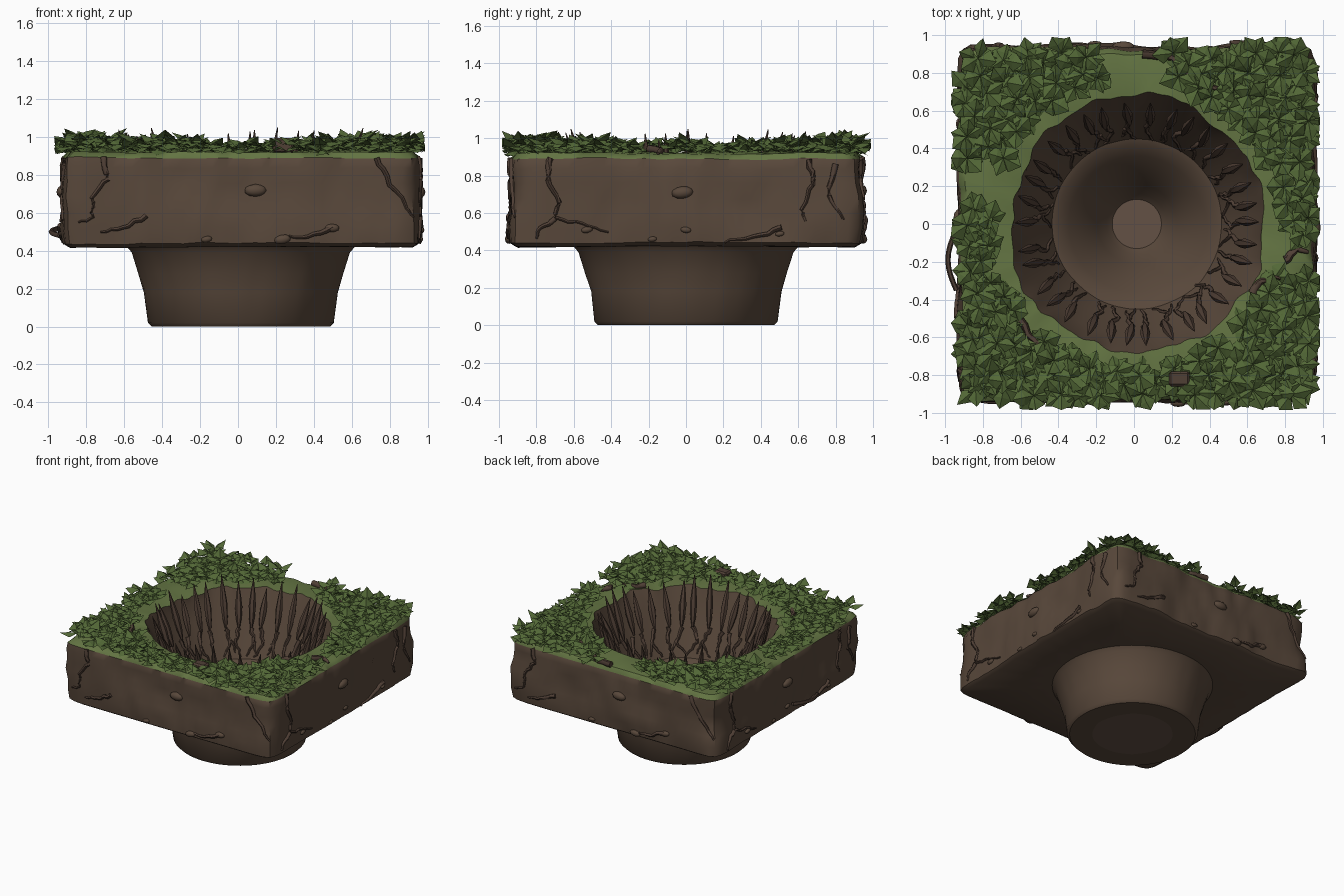
import bpy, bmesh, math, random
from mathutils import Vector, Matrix, noise
from mathutils.bvhtree import BVHTree

random.seed(7)
if "Cube" in bpy.data.objects:
    bpy.data.objects.remove(bpy.data.objects["Cube"])

CX = 0.015      # sideways offset of the block
SEG = 160


def material(name, rgb):
    m = bpy.data.materials.new(name)
    m.use_nodes = True
    m.diffuse_color = (*rgb, 1)
    bsdf = m.node_tree.nodes["Principled BSDF"]
    bsdf.inputs["Base Color"].default_value = (*rgb, 1)
    bsdf.inputs["Roughness"].default_value = 0.9
    return m


earth = material("earth_brown", (0.098, 0.064, 0.043))
pale = material("pale_earth", (0.125, 0.083, 0.058))
grass = material("grass_green", (0.125, 0.175, 0.055))
leaf = material("leaf_green", (0.085, 0.137, 0.037))
bark = material("root_brown", (0.080, 0.050, 0.036))


def finish(name, bm, mats, smooth=None):
    mesh = bpy.data.meshes.new(name)
    bm.to_mesh(mesh)
    bm.free()
    for m in mats:
        mesh.materials.append(m)
    ob = bpy.data.objects.new(name, mesh)
    bpy.context.collection.objects.link(ob)
    if smooth:
        bpy.ops.object.select_all(action='DESELECT')
        ob.select_set(True)
        bpy.context.view_layer.objects.active = ob
        bpy.ops.object.shade_smooth_by_angle(angle=math.radians(smooth))
    return ob


def on_shape(a, size, square):
    c, s = math.cos(a), math.sin(a)
    r = size
    if square:      # rounded square
        r = size / (abs(c) ** 24 + abs(s) ** 24) ** (1 / 24)
    return r * c, r * s


# Earth block: one loft from the stem base, around the slab, into the pit
# (size, z, square?, roughness, material of the band that follows)
RINGS = [
    (0.30, 0.0, False, 0.03, 0), (0.47, 0.0, False, 0, 0), (0.49, 0.02, False, 0, 0),
    (0.51, 0.18, False, 0.01, 0), (0.54, 0.28, False, 0.01, 0), (0.575, 0.39, False, 0, 0),
    (0.60, 0.42, False, 0, 0), (0.91, 0.42, True, 0.01, 0), (0.94, 0.44, True, 0.02, 0),
    (0.945, 0.52, True, 0.025, 0), (0.94, 0.60, True, 0.025, 0), (0.935, 0.68, True, 0.025, 0),
    (0.935, 0.76, True, 0.025, 0), (0.935, 0.84, True, 0.025, 0), (0.93, 0.89, True, 0.02, 1),
    (0.90, 0.92, True, 0.02, 1), (0.80, 0.93, False, 0.02, 1), (0.68, 0.92, False, 0.05, 0),
    (0.65, 0.85, False, 0.02, 0), (0.59, 0.72, False, 0.02, 0), (0.51, 0.56, False, 0.02, 0),
    (0.45, 0.44, False, 0.01, 0), (0.42, 0.43, False, 0, 0), (0.36, 0.38, False, 0, 0),
    (0.28, 0.29, False, 0, 0), (0.21, 0.19, False, 0, 0), (0.16, 0.10, False, 0, 0),
    (0.13, 0.07, False, 0, 0),
]
bm = bmesh.new()
loops = []
for size, z, square, rough, mat in RINGS:
    loop = []
    for i in range(SEG):
        x, y = on_shape(2 * math.pi * i / SEG, size, square)
        v = Vector((x, y, z))
        wobble = noise.noise(v * 3.5) + 0.5 * noise.noise(v * 11)
        k = 1 + wobble * rough * 1.3
        v.x, v.y = v.x * k + CX, v.y * k
        if 0.4 < z and rough:
            v.z += wobble * rough * 0.6
        loop.append(bm.verts.new(v))
    loops.append(loop)
for n in range(len(loops) - 1):
    for i in range(SEG):
        j = (i + 1) % SEG
        f = bm.faces.new((loops[n][i], loops[n][j], loops[n + 1][j], loops[n + 1][i]))
        f.material_index = RINGS[n][4]
for cap in (loops[0], loops[-1]):
    bm.faces.new(cap).material_index = 2
bmesh.ops.recalc_face_normals(bm, faces=bm.faces[:])
surface = BVHTree.FromBMesh(bm)
finish("earth_block", bm, [earth, grass, pale], 40)


def tube(bm, pts, radii, sides=6):
    """Tapering tube through the points, closed at both ends."""
    rings = []
    for i, p in enumerate(pts):
        d = (pts[min(i + 1, len(pts) - 1)] - pts[max(i - 1, 0)]).normalized()
        q = d.to_track_quat('Z', 'Y')
        rings.append([bm.verts.new(p + q @ Vector((math.cos(t) * radii[i], math.sin(t) * radii[i], 0)))
                      for t in (2 * math.pi * k / sides for k in range(sides))])
    for a, b in zip(rings, rings[1:]):
        for k in range(sides):
            m = (k + 1) % sides
            bm.faces.new((a[k], a[m], b[m], b[k]))
    bm.faces.new(rings[0][::-1])
    bm.faces.new(rings[-1])


def root(bm, knots, r, lift=0.003, jitter=0.008):
    """Root that hugs the block surface and thins to its end."""
    pts = []
    for a, b in zip(knots, knots[1:]):
        pts += [a.lerp(b, t / 4) for t in range(4)]
    pts.append(knots[-1])
    out = []
    for p in pts:
        p = p + Vector([random.uniform(-jitter, jitter) for _ in range(3)])
        hit, normal, _, _ = surface.find_nearest(p)
        out.append(hit + normal * lift)
    tube(bm, out, [r * (1 - 0.7 * i / len(out)) for i in range(len(out))])


def on_side(turn, u, z):
    """Point on a side wall; turn counts quarter turns from the front."""
    v = Matrix.Rotation(turn * math.pi / 2, 3, 'Z') @ Vector((u, -0.95, z))
    return v + Vector((CX, 0, 0))


# Roots and stones on the four walls, two patterns used twice
ROOTS_A = [
    [(-.72, .9), (-.70, .78), (-.78, .68), (-.78, .58), (-.86, .54)],
    [(.72, .9), (.78, .75), (.88, .65), (.93, .58)],
    [(-.5, .58), (-.62, .52), (-.74, .49)], [(.48, .52), (.36, .48), (.26, .47)],
]
ROOTS_B = [
    [(-.72, .9), (-.74, .78), (-.68, .65), (-.70, .57), (-.55, .54), (-.42, .49)],
    [(.66, .88), (.68, .75), (.62, .62), (.64, .55)], [(-.70, .57), (-.78, .52), (-.80, .46)],
    [(.80, .86), (.76, .7), (.84, .57)], [(.5, .53), (.36, .47), (.2, .44)],
]
STONES_A = [(.07, .72, .06), (.48, .52, .04), (.22, .46, .045), (-.18, .46, .03)]
STONES_B = [(-.02, .71, .06), (-.53, .51, .032), (0, .51, .03), (-.18, .46, .025), (.5, .49, .025)]
wall_roots, stones = bmesh.new(), bmesh.new()
for turn in range(4):
    for path in (ROOTS_B if turn % 2 else ROOTS_A):
        root(wall_roots, [on_side(turn, u, z) for u, z in path], 0.017)
    for u, z, s in (STONES_B if turn % 2 else STONES_A):
        hit = surface.find_nearest(on_side(turn, u, z))[0]
        place = (Matrix.Translation(hit) @ Matrix.Rotation(turn * math.pi / 2, 4, 'Z')
                 @ Matrix.Rotation(random.uniform(-.2, .2), 4, 'Y')
                 @ Matrix.Diagonal((s, s * 0.5, s * 0.55, 1)))
        bmesh.ops.create_icosphere(stones, subdivisions=2, radius=1, matrix=place)
finish("wall_roots", wall_roots, [bark], 60)
finish("wall_stones", stones, [earth], 60)

# Thick roots lying over the turf and looping off one wall
turf_roots = bmesh.new()
for path in ([(.05, .92), (.2, .88), (.35, .75), (.5, .70), (.66, .58)],
             [(-.65, -.44), (-.56, -.58), (-.46, -.68), (-.33, -.73)],
             [(.62, -.36), (.68, -.30), (.77, -.28)],
             [(.8, -.2), (.86, -.13), (.95, -.14)]):
    root(turf_roots, [Vector((x, y, 0.95)) for x, y in path], 0.024, 0.015)
loop_pts = [Vector((-0.94 - 0.045 * math.sin(t * math.pi / 8), -0.03 - 0.04 * t, 0.52 - 0.005 * t))
            for t in range(9)]
tube(turf_roots, loop_pts, [0.014] * 9)
finish("turf_roots", turf_roots, [bark], 60)

# Ring of spindle teeth, each trailing a forked root down the pit wall
teeth, pit_roots = bmesh.new(), bmesh.new()
TEETH = 34


def polar(a, r, z):
    return Vector((CX + r * math.cos(a), r * math.sin(a), z))


for i in range(TEETH):
    a = 2 * math.pi * (i + random.uniform(-.25, .25)) / TEETH
    top = random.uniform(0.93, 1.05)
    foot, tip = polar(a, 0.53, 0.66), polar(a + random.uniform(-.04, .04), 0.645, top)
    tube(teeth, [foot.lerp(tip, t) for t in (0, .2, .45, .7, 1)],
         [0.008, 0.021, 0.027, 0.018, 0.002])
    bend = random.uniform(-.08, .08)
    root(pit_roots, [foot, polar(a + bend, 0.49, 0.56), polar(a - bend, 0.45, 0.46)], 0.016)
    if i % 2:
        root(pit_roots, [polar(a + bend, 0.50, 0.57), polar(a + 2.2 * bend, 0.46, 0.48)], 0.011)
finish("pit_teeth", teeth, [bark], 50)
finish("pit_roots", pit_roots, [bark], 60)

# Leaf clumps: folded pointed leaves fanned around a centre
BARE = [(-.80, .24, .14), (0.0, .82, .20), (.80, -.17, .13), (-.58, -.56, .10), (.55, -.62, .06)]


def add_leaf(bm, base, yaw, pitch, length, width):
    rot = Matrix.Rotation(yaw, 3, 'Z') @ Matrix.Rotation(-pitch, 3, 'Y')
    fold, mid = width * 0.3, length * 0.45
    shape = [(0, 0, 0), (mid, width / 2, -fold), (length, 0, -fold * 0.6), (mid, -width / 2, -fold), (mid, 0, 0)]
    root_v, left, tip, right, ridge = [bm.verts.new(base + rot @ Vector(c)) for c in shape]
    for tri in ((root_v, ridge, left), (left, ridge, tip), (root_v, right, ridge), (right, tip, ridge)):
        bm.faces.new(tri)


leaves = bmesh.new()
centres = []
for _ in range(6000):
    x, y = random.uniform(-.91, .91), random.uniform(-.91, .91)
    r = math.hypot(x, y)
    if r < 0.78 or any(math.hypot(x - bx, y - by) < br for bx, by, br in BARE):
        continue
    if any(math.hypot(x - px, y - py) < 0.075 for px, py in centres):
        continue
    centres.append((x, y))
    corner = min(1, max(0, (r - 0.8) / 0.35))       # taller towards the corners
    base = Vector((x + CX, y, 0.925 + random.uniform(0, 0.015 + 0.035 * corner)))
    count = random.randint(6, 8)
    spin = random.uniform(0, 6.3)
    for k in range(count):
        add_leaf(leaves, base + Vector((0, 0, 0.006 * k)), spin + k * 2.4,
                 random.uniform(0.0, 0.65), random.uniform(0.07, 0.11) + 0.02 * corner,
                 random.uniform(0.07, 0.12))
for v in leaves.verts:
    v.co.x = max(-0.97, min(0.985, v.co.x))
    v.co.y = max(-0.985, min(0.99, v.co.y))
finish("leaf_clumps", leaves, [leaf])

# Brown clod among the front leaves
clod = bmesh.new()
bmesh.ops.create_cube(clod, size=1, matrix=Matrix.Translation((.24, -.82, .955)) @ Matrix.Diagonal((.11, .08, .08, 1)))
bmesh.ops.bevel(clod, geom=clod.edges[:], offset=0.012, segments=1, affect='EDGES')
finish("turf_clod", clod, [bark])
